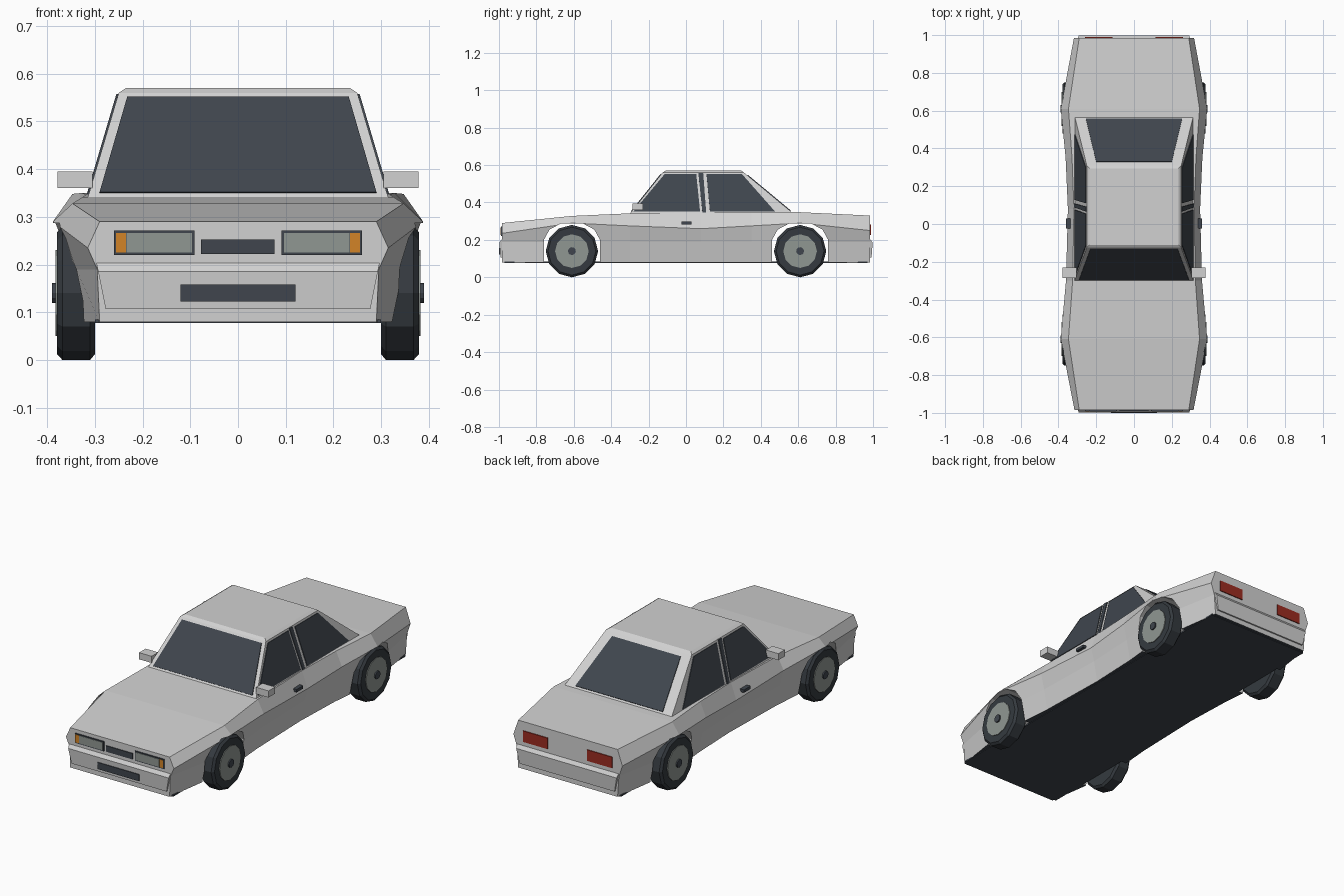
import bpy, bmesh, math
from mathutils import Vector

cube = bpy.data.objects.get("Cube")
if cube:
    bpy.data.objects.remove(cube, do_unlink=True)


def material(name, r, g, b):
    m = bpy.data.materials.new(name)
    m.use_nodes = True
    m.diffuse_color = (r, g, b, 1)
    bsdf = next(n for n in m.node_tree.nodes if n.type == 'BSDF_PRINCIPLED')
    bsdf.inputs["Base Color"].default_value = (r, g, b, 1)
    return m


PAINT = material("light_grey_paint", .64, .64, .64)
DARK = material("dark_glass_and_trim", .05, .06, .075)
RUBBER = material("black_rubber", .035, .042, .05)
METAL = material("grey_metal", .28, .31, .29)
AMBER = material("amber_lens", .65, .23, .02)
RED = material("red_lens", .33, .025, .015)


def loft(name, rings, *mats):
    """Skin a list of equal closed rings and cap both ends."""
    bm = bmesh.new()
    rows = [[bm.verts.new(p) for p in ring] for ring in rings]
    n = len(rows[0])
    for a, b in zip(rows, rows[1:]):
        for i in range(n):
            j = (i + 1) % n
            bm.faces.new((a[i], a[j], b[j], b[i]))
    bm.faces.new(rows[0])
    bm.faces.new(rows[-1])
    bmesh.ops.recalc_face_normals(bm, faces=bm.faces)
    mesh = bpy.data.meshes.new(name)
    bm.to_mesh(mesh)
    bm.free()
    for m in mats:
        mesh.materials.append(m)
    ob = bpy.data.objects.new(name, mesh)
    bpy.context.collection.objects.link(ob)
    return ob


def box(name, x, y, z, mat):
    return loft(name, [[(x[0], y[0], k), (x[1], y[0], k), (x[1], y[1], k), (x[0], y[1], k)]
                       for k in z], mat)


def plate(name, pts, direction, mat, half=.004):
    d = Vector(direction).normalized() * half
    return loft(name, [[Vector(p) - d for p in pts], [Vector(p) + d for p in pts]], mat)


# Lower body: stations of y, top z, top half width, shoulder half width, shoulder z, sill half width
stations = [
    (-.985, .29, .29, .315, .235, .29),
    (-.61, .328, .347, .388, .29, .345),
    (-.30, .342, .325, .36, .275, .32),
    (.08, .347, .318, .35, .26, .31),
    (.35, .35, .328, .362, .275, .32),
    (.61, .348, .347, .388, .29, .345),
    (.985, .33, .29, .318, .25, .29)]
rings = []
for y, top, tx, sx, sz, bx in stations:
    half = [(bx, .08), (sx - .02, .19), (sx, sz), (tx, top)]
    rings.append([(x, y, z) for x, z in half] + [(-x, y, z) for x, z in reversed(half)])
body = loft("body", rings, PAINT, DARK)

# Wheel arch openings
WHEEL_Y = (-.61, .61)
arch = [(.15, -.02), (.15, .2), (.12, .255), (.06, .287)]
arch += [(-y, z) for y, z in reversed(arch)]
for wy in WHEEL_Y:
    cutter = loft("arch_cutter", [[(x, wy + y, z) for y, z in arch] for x in (-.6, .6)])
    cutter.hide_render = True
    mod = body.modifiers.new("arch", 'BOOLEAN')
    mod.operation = 'DIFFERENCE'
    mod.solver = 'EXACT'
    mod.object = cutter
    bpy.context.view_layer.update()
    graph = bpy.context.evaluated_depsgraph_get()
    cut = bpy.data.meshes.new_from_object(body.evaluated_get(graph))
    body.modifiers.clear()
    body.data = cut
    bpy.data.objects.remove(cutter, do_unlink=True)
body.data.materials.clear()
body.data.materials.append(PAINT)
body.data.materials.append(DARK)
for f in body.data.polygons:
    f.material_index = int(f.normal.z < -.9 and f.center.z < .1)
box("floor_pan", (-.3, .3), (-.97, .97), (.077, .085), DARK)

# Cabin: base, roof edge and chamfered roof
BASE, EAVE = .34, .56
cabin_levels = [(.315, -.30, .575, BASE), (.25, -.125, .31, EAVE), (.235, -.11, .295, .57)]
loft("cabin", [[(-w, f, z), (w, f, z), (w, b, z), (-w, b, z)] for w, f, b, z in cabin_levels], PAINT)


def slope(z, low, high):
    return low + (high - low) * (z - BASE) / (EAVE - BASE)


def end_glass(name, low, high, z0, w0, z1, w1, direction):
    pts = [(x, slope(z, low, high), z) for x, z in ((-w0, z0), (w0, z0), (w1, z1), (-w1, z1))]
    plate(name, pts, direction, DARK)


end_glass("windshield", -.30, -.125, .35, .29, .55, .232, (0, -.22, .175))
end_glass("rear_window", .575, .31, .355, .255, .545, .20, (0, .22, .265))

side_panes = {
    "front_side_window": [(-.28, .352), (.075, .352), (.055, .55), (-.115, .55)],
    "door_pillar_trim": [(.088, .345), (.108, .345), (.092, .557), (.066, .557)],
    "rear_side_window": [(.128, .352), (.475, .352), (.30, .55), (.11, .55)]}

for s, side in ((1, "left"), (-1, "right")):
    # Side glass
    for name, outline in side_panes.items():
        pts = [(s * slope(z, .315, .25), y, z) for y, z in outline]
        plate(f"{side}_{name}", pts, (s * .22, 0, .065), DARK)

    # Mirror and door handle
    box(f"{side}_mirror", (s * .305, s * .378), (-.285, -.23), (.36, .395), PAINT)
    box(f"{side}_door_handle", (s * .335, s * .36), (-.025, .03), (.283, .298), DARK)

    # Headlight, turn signal and tail light
    for name, x0, x1, z0, z1, y, mat in (
            ("headlight_frame", .091, .26, .22, .271, -.986, DARK),
            ("headlight", .096, .234, .225, .266, -.988, METAL),
            ("turn_signal", .235, .256, .225, .266, -.988, AMBER),
            ("tail_light", .115, .26, .225, .283, .986, RED)):
        pts = [(s * x, y, z) for x, z in ((x0, z0), (x1, z0), (x1, z1), (x0, z1))]
        plate(f"{side}_{name}", pts, (0, 1, 0), mat)

    # Wheels: lathed tyre, rim disc and hub cap
    for wy, end in zip(WHEEL_Y, ("front", "rear")):
        for name, profile, mat in (
                ("tyre", [(.30, .128), (.31, .14), (.368, .14), (.379, .128)], RUBBER),
                ("rim", [(.37, .09), (.383, .09)], METAL),
                ("hub_cap", [(.38, .021), (.39, .021)], DARK)):
            loft(f"{end}_{side}_{name}",
                 [[(s * x, wy + r * math.cos(k * math.pi / 6), .14 + r * math.sin(k * math.pi / 6))
                   for k in range(12)] for x, r in profile], mat)

# Bumpers
for e, name in ((-1, "front_bumper"), (1, "rear_bumper")):
    profile = [(.97, .105), (.992, .107), (.998, .185), (.985, .203), (.97, .203)]
    loft(name, [[(s * (.277 + .2 * (z - .105)), e * y, z) for y, z in profile] for s in (-1, 1)], PAINT)

# Grille and lower intake
box("grille", (-.078, .076), (-.99, -.982), (.222, .253), DARK)
box("lower_intake", (-.121, .121), (-1, -.991), (.123, .158), DARK)
